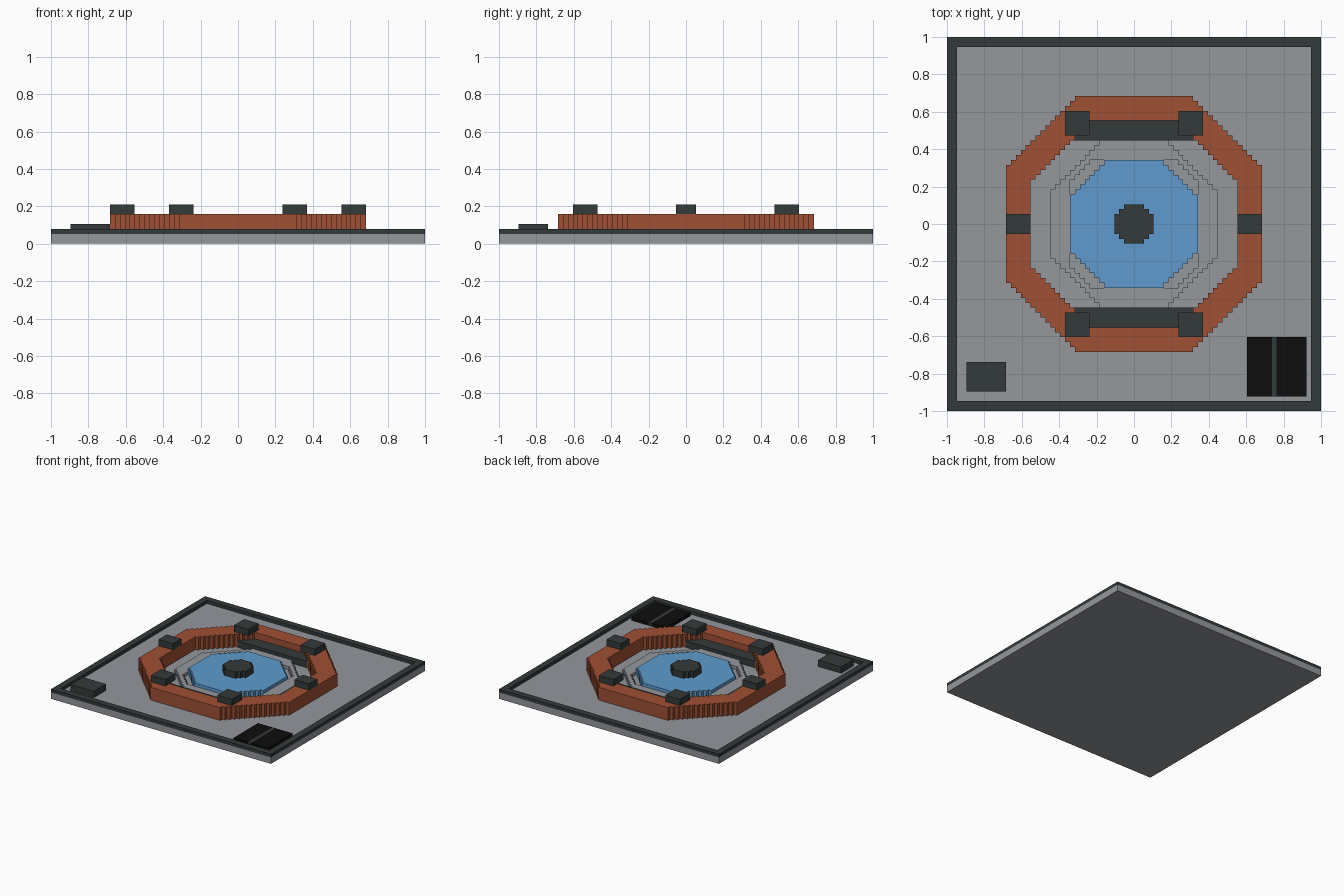
import bpy

cube = bpy.data.objects.get("Cube")
if cube:
    bpy.data.objects.remove(cube, do_unlink=True)

U = 2 / 76  # one block unit


def make_material(name, rgb):
    mat = bpy.data.materials.new(name)
    mat.use_nodes = True
    color = (*rgb, 1)
    mat.diffuse_color = color
    bsdf = mat.node_tree.nodes["Principled BSDF"]
    bsdf.inputs["Base Color"].default_value = color
    bsdf.inputs["Roughness"].default_value = 0.9
    return mat


grey = make_material("concrete grey", (0.30, 0.31, 0.335))
dark = make_material("dark slate", (0.034, 0.042, 0.042))
rust = make_material("rust orange", (0.35, 0.08, 0.034))
blue = make_material("sky blue", (0.115, 0.33, 0.61))
black = make_material("black", (0.004, 0.004, 0.004))


def box(name, x, y, z, mat):
    """Box from (min, max) unit ranges."""
    bpy.ops.mesh.primitive_cube_add(size=1)
    ob = bpy.context.object
    ob.name = name
    spans = (x, y, z)
    ob.location = [(a + b) / 2 * U for a, b in spans]
    ob.scale = [(b - a) * U for a, b in spans]
    ob.data.materials.append(mat)
    return ob


def stepped_outline(radius, half):
    """Closed octagon with stair-stepped diagonals; half is half a flat side."""
    quarter = []
    for i in range(radius - half):
        quarter += [(half + i, radius - i), (half + i, radius - i - 1)]
    quarter.append((radius, half))
    points = []
    for _ in range(4):
        points += quarter
        quarter = [(y, -x) for x, y in quarter]
    return points


def slab(name, outlines, z, mat):
    """Extrude nested outlines; the second one becomes a hole."""
    curve = bpy.data.curves.new(name, "CURVE")
    curve.dimensions = "2D"
    curve.fill_mode = "BOTH"
    curve.extrude = (z[1] - z[0]) / 2 * U
    for outline in outlines:
        spline = curve.splines.new("POLY")
        points = stepped_outline(*outline)
        spline.points.add(len(points) - 1)
        for p, (x, y) in zip(spline.points, points):
            p.co = (x * U, y * U, 0, 1)
        spline.use_cyclic_u = True
    temp = bpy.data.objects.new(name + " curve", curve)
    bpy.context.collection.objects.link(temp)
    graph = bpy.context.evaluated_depsgraph_get()
    mesh = bpy.data.meshes.new_from_object(temp.evaluated_get(graph))
    bpy.data.objects.remove(temp, do_unlink=True)
    mesh.materials.clear()
    mesh.materials.append(mat)
    for poly in mesh.polygons:
        poly.use_smooth = False
    ob = bpy.data.objects.new(name, mesh)
    ob.location.z = (z[0] + z[1]) / 2 * U
    bpy.context.collection.objects.link(ob)
    return ob


# Base and its raised border
box("base", (-38, 38), (-38, 38), (0, 2), grey)
slab("border", [(38, 38), (36, 36)], (2, 3), dark)

# Concentric stepped octagons
slab("outer_wall", [(26, 12), (21, 9)], (2, 6), rust)
slab("inner_walkway", [(17, 7), (13, 9)], (2, 3), grey)
slab("pool", [(13, 6)], (2, 4), blue)
slab("centre_post", [(4, 2)], (4, 6), dark)

# Benches and blocks, mirrored front to back and left to right
for sy, end in ((-1, "front"), (1, "back")):
    box(end + "_bench", (-12, 12), sorted((17 * sy, 21 * sy)), (2, 4), dark)
    for sx, side in ((-1, "right"), (1, "left")):
        box(f"{end}_{side}_block", sorted((9 * sx, 14 * sx)),
            sorted((18 * sy, 23 * sy)), (6, 8), dark)
for sx, side in ((-1, "right"), (1, "left")):
    box(side + "_side_block", sorted((21 * sx, 26 * sx)), (-2, 2), (6, 8), dark)

# Corner box and dark hatch
box("corner_box", (-34, -26), (-34, -28), (2, 4), dark)
box("hatch_inner_panel", (23, 28), (-35, -23), (2, 3), black)
box("hatch_divider", (28, 29), (-35, -23), (2, 3), dark)
box("hatch_outer_panel", (29, 35), (-35, -23), (2, 3), black)
